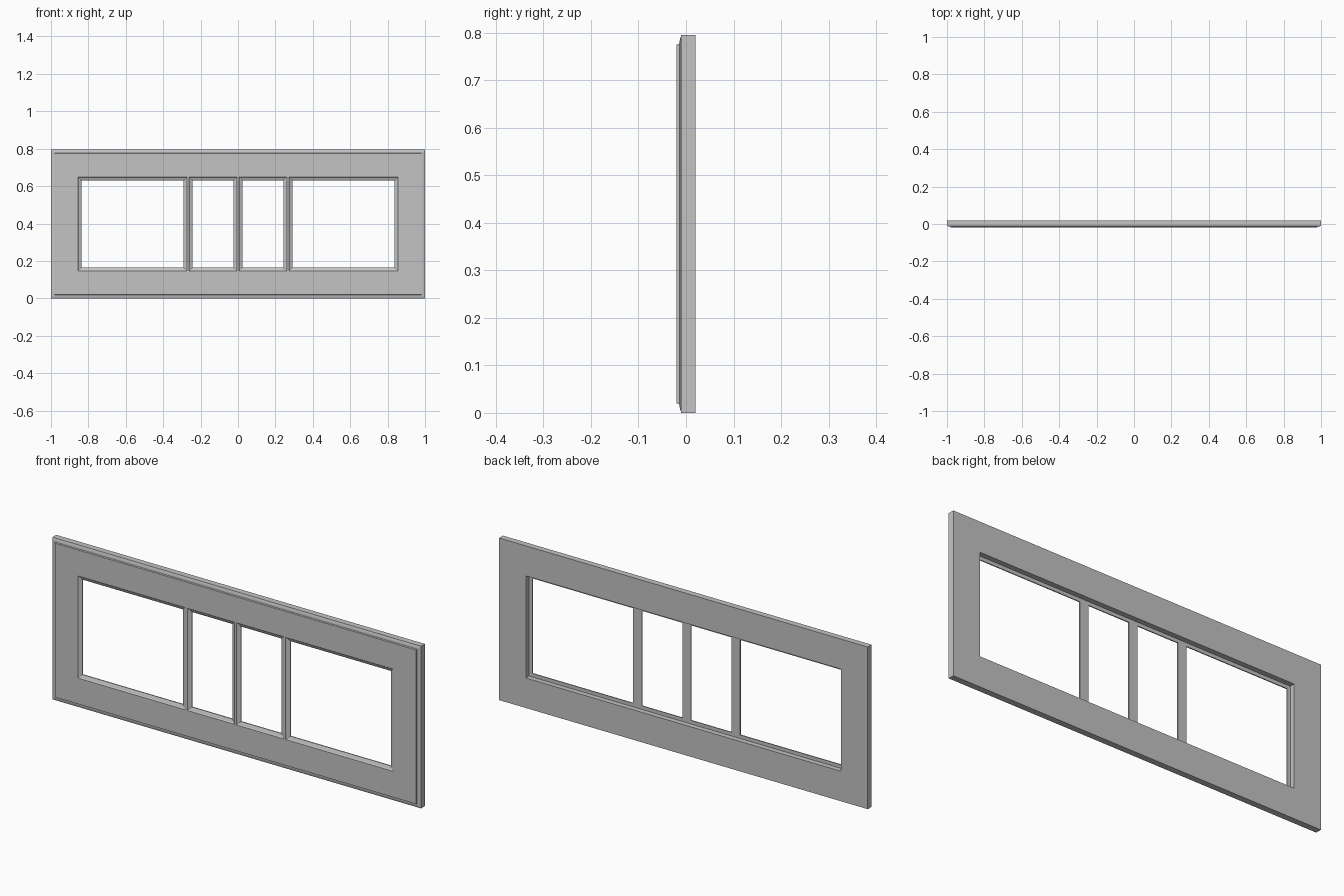
import bpy
import bmesh

cube = bpy.data.objects.get("Cube")
if cube:
    bpy.data.objects.remove(cube, do_unlink=True)

grey = bpy.data.materials.new("plain grey")
grey.use_nodes = True
colour = (0.55, 0.55, 0.55, 1)
grey.diffuse_color = colour
grey.node_tree.nodes["Principled BSDF"].inputs["Base Color"].default_value = colour

WIDTH, HEIGHT, BACK, FRONT = 2.0, 0.795, 0.02, -0.02
bm = bmesh.new()


def loop(rect, inset, y):
    """Corner vertices of a rectangle shrunk by inset, at depth y."""
    x0, x1, z0, z1 = rect
    x0, x1, z0, z1 = x0 + inset, x1 - inset, z0 + inset, z1 - inset
    return [bm.verts.new((x, y, z)) for x, z in ((x0, z0), (x1, z0), (x1, z1), (x0, z1))]


def sweep(rect, profile):
    """Run a mitred (inset, depth) profile round a rectangle; return its end loops."""
    loops = [loop(rect, inset, y) for inset, y in profile]
    for a, b in zip(loops, loops[1:]):
        for i in range(4):
            j = (i + 1) % 4
            bm.faces.new((a[i], a[j], b[j], b[i]))
    return loops[0], loops[-1]


def fill(outer, holes):
    """Flat sheet between an outer loop and the holes in it."""
    edges = []
    for ring in [outer] + holes:
        for a, b in zip(ring, ring[1:] + ring[:1]):
            edges.append(bm.edges.get((a, b)) or bm.edges.new((a, b)))
    bmesh.ops.triangle_fill(bm, edges=edges, use_beauty=True, normal=(0, -1, 0))


# Outer edge, with the raised front field
panel = (-WIDTH / 2, WIDTH / 2, 0, HEIGHT)
back_edge, field_edge = sweep(panel, [
    (0, BACK), (0, -0.01), (0.01, -0.013), (0.018, -0.014), (0.02, FRONT)])

# Moulded window openings
low, high = 0.147, HEIGHT - 0.147
spans = [(0.006, 0.261), (0.273, 0.855)]
spans += [(-b, -a) for a, b in spans]
front_holes, rear_holes = [], []
for left, right in spans:
    front_loop, rear_loop = sweep((left, right, low, high), [
        (0, FRONT), (0.004, -0.016), (0.009, -0.014), (0.0175, -0.01), (0.0175, -0.005)])
    front_holes.append(front_loop)
    rear_holes.append(rear_loop)

# Rear recess around all the windows
recess_edge, recess_floor = sweep((-0.855, 0.855, low, high), [(0, BACK), (0, -0.005)])

# Flat sheets: front field, rear of the glazing bars, back
fill(field_edge, front_holes)
fill(recess_floor, rear_holes)
fill(back_edge, [recess_edge])
bmesh.ops.recalc_face_normals(bm, faces=bm.faces[:])

mesh = bpy.data.meshes.new("window_panel")
bm.to_mesh(mesh)
bm.free()
mesh.materials.append(grey)
bpy.context.collection.objects.link(bpy.data.objects.new("window_panel", mesh))
